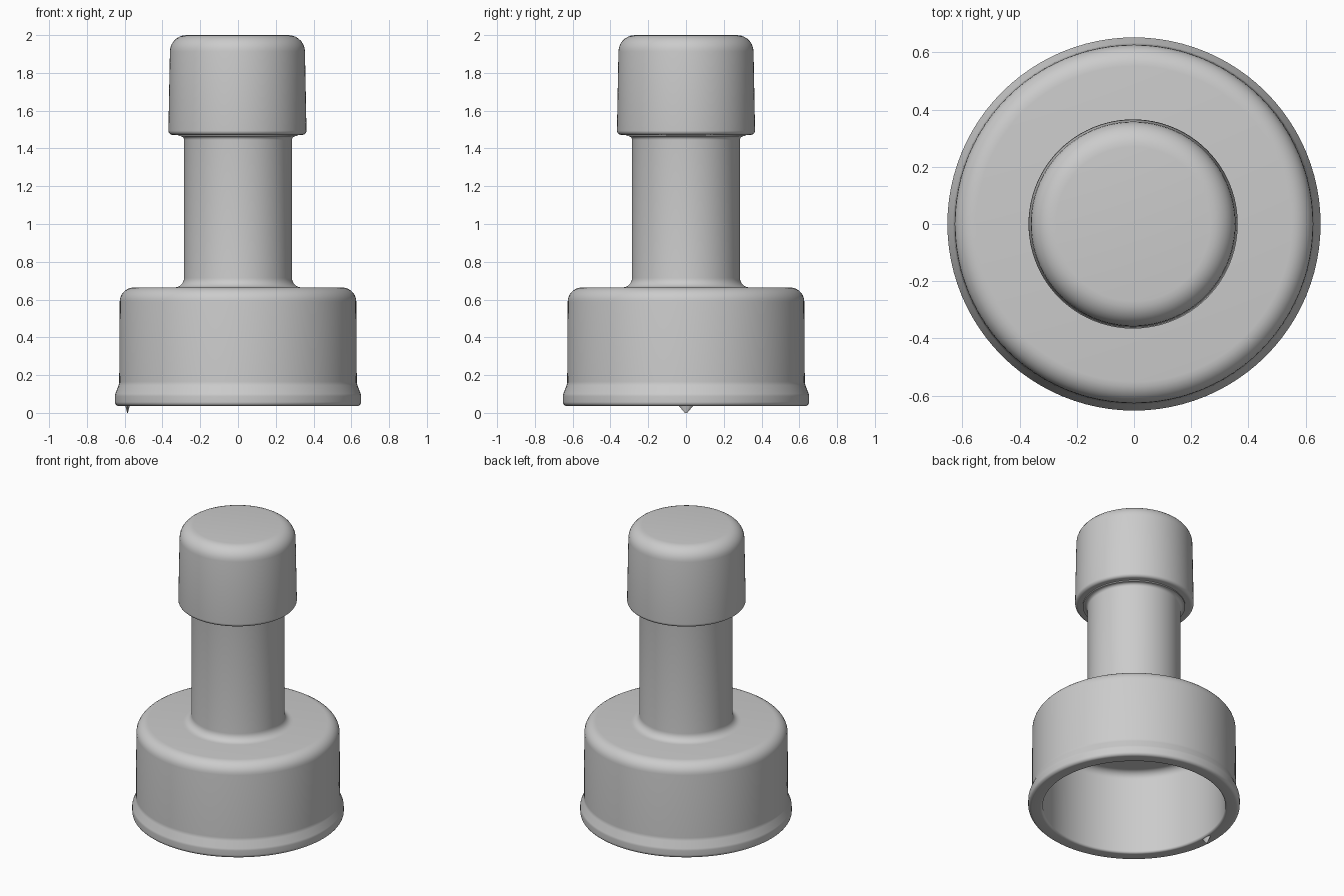
import bpy, bmesh, math
from mathutils import Vector

if "Cube" in bpy.data.objects:
    bpy.data.objects.remove(bpy.data.objects["Cube"], do_unlink=True)

GREY = (0.6, 0.6, 0.6, 1.0)
mat = bpy.data.materials.new("plain grey")
mat.use_nodes = True
mat.diffuse_color = GREY
mat.node_tree.nodes["Principled BSDF"].inputs["Base Color"].default_value = GREY


def rounded(corners, steps=7):
    """Profile of (radius, height, fillet) corners, each rounded by a curve."""
    out = []
    for i, (r, z, f) in enumerate(corners):
        p = Vector((r, 0, z))
        if f == 0:
            out.append(p)
            continue
        q = Vector((corners[i - 1][0], 0, corners[i - 1][1]))
        s = Vector((corners[i + 1][0], 0, corners[i + 1][1]))
        u, v = (q - p).normalized(), (s - p).normalized()
        half = u.angle(v) / 2
        reach = f / math.tan(half)
        centre = p + (u + v).normalized() * f / math.sin(half)
        a, b = p + u * reach - centre, p + v * reach - centre
        total = a.angle(b)
        for k in range(steps + 1):
            t = k / steps
            out.append(centre + (a * math.sin((1 - t) * total)
                                 + b * math.sin(t * total)) / math.sin(total))
    return out


def finish(name, bm):
    bmesh.ops.recalc_face_normals(bm, faces=bm.faces[:])
    me = bpy.data.meshes.new(name)
    bm.to_mesh(me)
    bm.free()
    me.materials.append(mat)
    ob = bpy.data.objects.new(name, me)
    bpy.context.collection.objects.link(ob)
    bpy.ops.object.select_all(action='DESELECT')
    ob.select_set(True)
    bpy.context.view_layer.objects.active = ob
    bpy.ops.object.shade_smooth_by_angle(angle=math.radians(40))
    return ob


def lathe(name, corners, segments=96):
    bm = bmesh.new()
    verts = [bm.verts.new(p) for p in rounded(corners)]
    edges = [bm.edges.new(pair) for pair in zip(verts, verts[1:])]
    bmesh.ops.spin(bm, geom=verts + edges, cent=(0, 0, 0), axis=(0, 0, 1),
                   angle=2 * math.pi, steps=segments)
    bmesh.ops.remove_doubles(bm, verts=bm.verts[:], dist=1e-4)
    return finish(name, bm)


# Hollow base: outer skin with flared lip, then the inside up to its ceiling
lathe("base_shell", [
    (0, 0.664, 0), (0.626, 0.664, 0.075), (0.629, 0.155, 0.06),
    (0.652, 0.095, 0.04), (0.652, 0.036, 0.022), (0.562, 0.036, 0.015),
    (0.56, 0.605, 0.05), (0, 0.605, 0)])

# Stem with a flared foot and a small flare under the cap
lathe("stem", [
    (0, 0.63, 0), (0.34, 0.63, 0), (0.34, 0.664, 0), (0.286, 0.668, 0.05),
    (0.286, 1.465, 0.02), (0.315, 1.465, 0), (0.315, 1.52, 0), (0, 1.52, 0)])

# Cap, a little wider at its lower edge
cap = lathe("cap", [
    (0, 1.472, 0), (0.366, 1.472, 0.022), (0.356, 2.0, 0.088), (0, 2.0, 0)])
cap.location.x = -0.003

# Small drip hanging from the lip
bm = bmesh.new()
bmesh.ops.create_cone(bm, cap_ends=True, segments=12, radius1=0.006,
                      radius2=0.042, depth=0.042)
bmesh.ops.scale(bm, vec=(0.3, 1, 1), verts=bm.verts[:])
bmesh.ops.translate(bm, vec=(-0.585, 0, 0.021), verts=bm.verts[:])
finish("lip_drip", bm)
